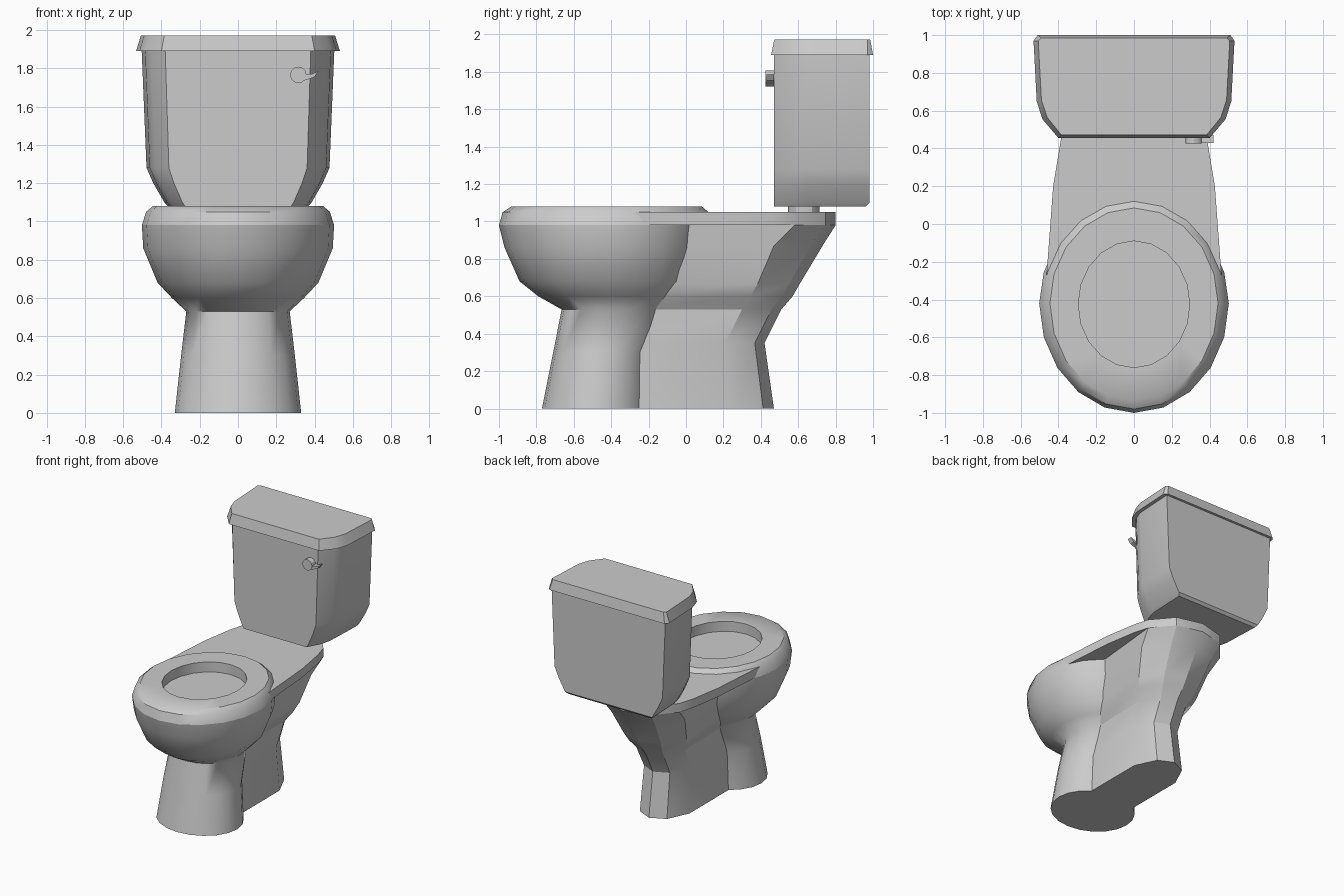
import bpy, bmesh, math

if "Cube" in bpy.data.objects:
    bpy.data.objects.remove(bpy.data.objects["Cube"])


def loft(name, rings, angle=30):
    """Skin a stack of equal-length rings (bottom to top) and cap both ends."""
    bm = bmesh.new()
    loops = [[bm.verts.new(p) for p in ring] for ring in rings]
    n = len(loops[0])
    for a, b in zip(loops, loops[1:]):
        for i in range(n):
            j = (i + 1) % n
            bm.faces.new((a[i], a[j], b[j], b[i]))
    bm.faces.new(loops[0][::-1])
    bm.faces.new(loops[-1])
    bmesh.ops.recalc_face_normals(bm, faces=bm.faces)
    me = bpy.data.meshes.new(name)
    bm.to_mesh(me)
    bm.free()
    ob = bpy.data.objects.new(name, me)
    bpy.context.collection.objects.link(ob)
    bpy.ops.object.select_all(action='DESELECT')
    ob.select_set(True)
    bpy.context.view_layer.objects.active = ob
    bpy.ops.object.shade_smooth_by_angle(angle=math.radians(angle))
    return ob


def oval(z, rx, front, back, mid, n=20):
    """Egg-shaped ring, widest at y = mid."""
    ring = []
    for i in range(n):
        t = 2 * math.pi * i / n
        s = math.sin(t)
        ring.append((rx * math.cos(t), mid + s * (back - mid if s > 0 else mid - front), z))
    return ring


def mirrored(half, z):
    """Closed ring from the +x half outline; a last point on x = 0 is shared."""
    left = [(-x, y, z) for x, y in reversed(half) if x > 0]
    return [(x, y, z) for x, y in half] + left


# Bowl and pedestal column
bowl = [
    (0.00, .33, -.77, -.19, -.48),
    (0.30, .297, -.71, -.18, -.45),
    (0.53, .27, -.665, -.06, -.40),
    (0.60, .345, -.79, .00, -.41),
    (0.68, .42, -.89, .05, -.42),
    (0.86, .495, -.97, .10, -.42),
    (0.98, .502, -1.0, .12, -.42),
]
loft("bowl", [oval(*r) for r in bowl], 65)

# Rim with recessed basin
rim = [
    (0.98, .502, -1.0, .12, -.42),
    (1.05, .48, -.98, .12, -.42),
    (1.08, .445, -.935, .085, -.42),
    (1.08, .295, -.76, -.09, -.425),
    (1.00, .295, -.76, -.09, -.425),
]
loft("rim", [oval(*r) for r in rim], 37)

# Trapway body: z, neck half-width, rear half-width, joint y, back y
body = [
    (0.00, .20, .20, .24, .47),
    (0.35, .19, .19, .21, .42),
    (0.53, .185, .20, .30, .51),
    (0.60, .225, .245, .345, .57),
    (0.67, .245, .275, .385, .61),
    (0.87, .26, .32, .47, .73),
    (0.98, .265, .35, .58, .80),
]
loft("rear_body", [mirrored([(wf, -.3), (wr, yj), (wr * .6, yj + (yb - yj) * .75), (0, yb)], z)
                   for z, wf, wr, yj, yb in body])

# Deck under the tank, notched around the basin
deck = [(.2, -.02), (.36, -.2), (.463, -.27), (.428, .2), (.385, .46),
        (.35, .58), (.21, .745), (0, .80)]
loft("deck", [mirrored(deck, z) for z in (.98, 1.05)])

# Tank, narrowing toward its base
tank = [(.38, .47), (.455, .57), (.485, .65), (.503, .98)]
loft("tank", [mirrored([(x * s, min(y, yb)) for x, y in tank], z)
              for z, s, yb in ((1.08, .73, .96), (1.10, .765, .98), (1.20, .88, .98),
                               (1.28, .95, .98), (1.89, 1, .98))])

# Tank lid with sloped edges
lid_low = [(.40, .455), (.485, .555), (.515, .65), (.532, .97), (.51, 1.0)]
lid_top = [(.385, .472), (.46, .565), (.49, .655), (.507, .97), (.49, .985)]
loft("tank_lid", [mirrored(lid_low, 1.89), mirrored(lid_top, 1.972)])

# Pipe joining tank and deck
loft("tank_connector", [oval(z, .085, .545, .715, .63, 12) for z in (1.03, 1.10)])

# Flush handle: round hub and lever
hub = [(.315 + .043 * math.cos(math.pi * i / 6), 1.765 + .043 * math.sin(math.pi * i / 6)) for i in range(12)]
loft("flush_hub", [[(x, y, z) for x, z in hub] for y in (.425, .475)])
lever = [(.325, 1.73), (.37, 1.743), (.40, 1.755), (.42, 1.785), (.385, 1.77), (.345, 1.765)]
loft("flush_lever", [[(x, y, z) for x, z in lever] for y in (.43, .47)])
